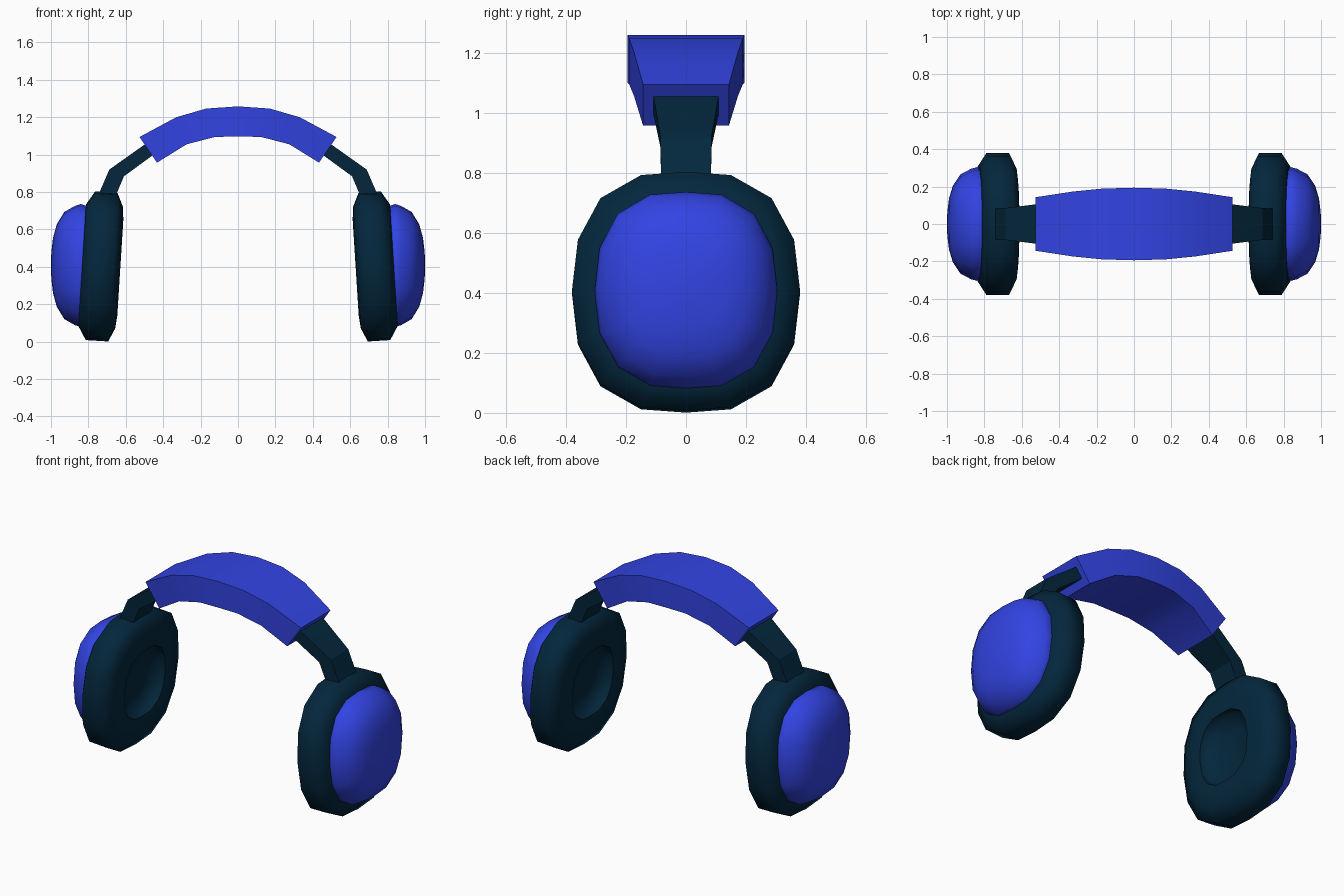
import bpy, bmesh
from mathutils import Matrix, Vector
from math import radians

cube = bpy.data.objects.get("Cube")
if cube:
    bpy.data.objects.remove(cube, do_unlink=True)


def material(name, rgb):
    m = bpy.data.materials.new(name)
    m.use_nodes = True
    m.diffuse_color = (*rgb, 1)
    m.node_tree.nodes["Principled BSDF"].inputs["Base Color"].default_value = (*rgb, 1)
    return m


BLUE = material("royal blue", (0.032, 0.058, 0.77))
DARK = material("dark teal", (0.001, 0.020, 0.046))


def loft(name, rings, mat, angle, mirror=True):
    """Skin a list of closed rings, cap both ends, optionally mirror to the other side."""
    bm = bmesh.new()
    loops = [[bm.verts.new(p) for p in ring] for ring in rings]
    n = len(loops[0])
    for a, b in zip(loops, loops[1:]):
        for i in range(n):
            j = (i + 1) % n
            bm.faces.new((a[i], a[j], b[j], b[i]))
    bm.faces.new(loops[0])
    bm.faces.new(loops[-1])
    bmesh.ops.recalc_face_normals(bm, faces=bm.faces)
    me = bpy.data.meshes.new(name)
    bm.to_mesh(me)
    bm.free()
    me.materials.append(mat)
    ob = bpy.data.objects.new(name, me)
    bpy.context.collection.objects.link(ob)
    bpy.ops.object.select_all(action="DESELECT")
    ob.select_set(True)
    bpy.context.view_layer.objects.active = ob
    bpy.ops.object.shade_smooth_by_angle(angle=radians(angle))
    if mirror:
        ob.modifiers.new("other side", "MIRROR")
    return ob


# Sixteen-sided rounded outline shared by cushion and cup, from one quarter
quarter = [(0, 0.398), (0.15, 0.387), (0.285, 0.31), (0.36, 0.171)]
right = quarter + [(0.38, 0)] + [(y, -z) for y, z in reversed(quarter)]
outline = right + [(-y, z) for y, z in reversed(right[1:-1])]


def ear_rings(profile, place, sy=1, sz=1):
    """Each profile entry: outline scale, distance outward from the ear centre."""
    return [[place @ Vector((a, y * s * sy, z * s * sz)) for y, z in outline]
            for s, a in profile]


# Cushion: dished recess, rounded inner face, rim, back; lower end leans outward
lean = Matrix.Translation((0.731, 0, 0.402)) @ Matrix.Rotation(radians(-3.6), 4, "Y")
loft("ear_cushions", ear_rings([
    (0.02, -0.02), (0.3, -0.03), (0.495, -0.055), (0.52, -0.1), (0.65, -0.102),
    (0.82, -0.095), (1, -0.062), (1, 0.058), (0.82, 0.102), (0.6, 0.104)], lean), DARK, 70)

# Outer cup: smooth upright dome
upright = Matrix.Translation((0.732, 0, 0.407))
loft("ear_cups", ear_rings([
    (0.95, 0.06), (1, 0.108), (0.97, 0.14), (0.87, 0.197), (0.67, 0.237),
    (0.45, 0.257), (0.22, 0.266), (0.03, 0.268)], upright, 0.8, 0.826), BLUE, 65)


def strap_rings(stations):
    """Each station: outer (x, z), inner (x, z), half width."""
    return [[(ox, -w, oz), (ox, w, oz), (ix, w, iz), (ix, -w, iz)]
            for (ox, oz), (ix, iz), w in stations]


# Arms joining cushions to headband
loft("band_arms", strap_rings([
    ((0.755, 0.765), (0.66, 0.765), 0.083),
    ((0.688, 0.92), (0.61, 0.884), 0.085),
    ((0.502, 1.052), (0.462, 0.992), 0.108),
    ((0.43, 1.097), (0.39, 1.037), 0.112)]), DARK, 30)

# Padded headband, widest at the crown
half = [((0.527, 1.094), (0.433, 0.957), 0.143),
        ((0.33, 1.2), (0.275, 1.055), 0.173),
        ((0.17, 1.246), (0.125, 1.094), 0.189)]
crown = [((0, 1.258), (0, 1.098), 0.194)]
other = [((-ox, oz), (-ix, iz), w) for (ox, oz), (ix, iz), w in reversed(half)]
loft("headband_pad", strap_rings(half + crown + other), BLUE, 30, mirror=False)
